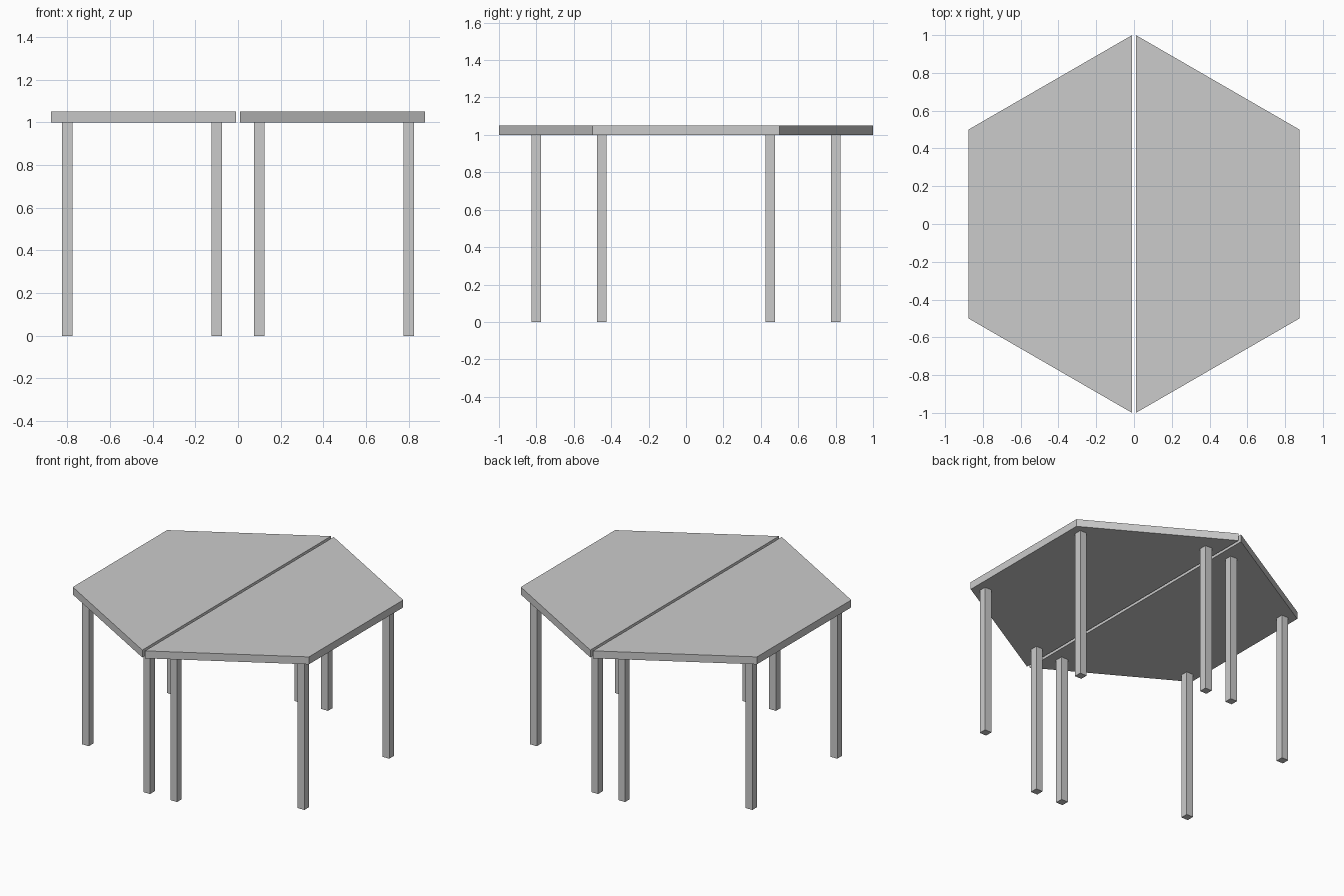
import bpy
import bmesh
from mathutils import Matrix, Vector

if "Cube" in bpy.data.objects:
    bpy.data.objects.remove(bpy.data.objects["Cube"])

LEG_H, TOP_T, LEG_W = 1.0, 0.05, 0.05


def new_object(name, bm):
    bmesh.ops.recalc_face_normals(bm, faces=bm.faces)
    mesh = bpy.data.meshes.new(name)
    bm.to_mesh(mesh)
    bm.free()
    obj = bpy.data.objects.new(name, mesh)
    bpy.context.collection.objects.link(obj)
    return obj


def half_hexagon_top(name, side):
    # trapezoid outline extruded to the slab thickness
    outline = [(0.01, -1.0), (0.876, -0.5), (0.876, 0.5), (0.01, 1.0)]
    bm = bmesh.new()
    face = bm.faces.new([bm.verts.new((side * x, y, LEG_H)) for x, y in outline])
    result = bmesh.ops.extrude_face_region(bm, geom=[face], use_keep_orig=True)
    moved = [v for v in result["geom"] if isinstance(v, bmesh.types.BMVert)]
    bmesh.ops.translate(bm, verts=moved, vec=(0, 0, TOP_T))
    return new_object(name, bm)


def leg(name, x, y):
    bm = bmesh.new()
    matrix = Matrix.LocRotScale(Vector((0, 0, LEG_H / 2)), None, Vector((LEG_W, LEG_W, LEG_H)))
    bmesh.ops.create_cube(bm, size=1, matrix=matrix)
    new_object(name, bm).location = (x, y, 0)


# two half-hexagon tables, mirrored across the centre gap
for side, side_name in ((-1, "left"), (1, "right")):
    half_hexagon_top(f"{side_name}_table_top", side)
    # four square legs per table
    for end, end_name in ((-1, "front"), (1, "back")):
        leg(f"{side_name}_{end_name}_inner_leg", side * 0.1, end * 0.8)
        leg(f"{side_name}_{end_name}_outer_leg", side * 0.8, end * 0.45)
